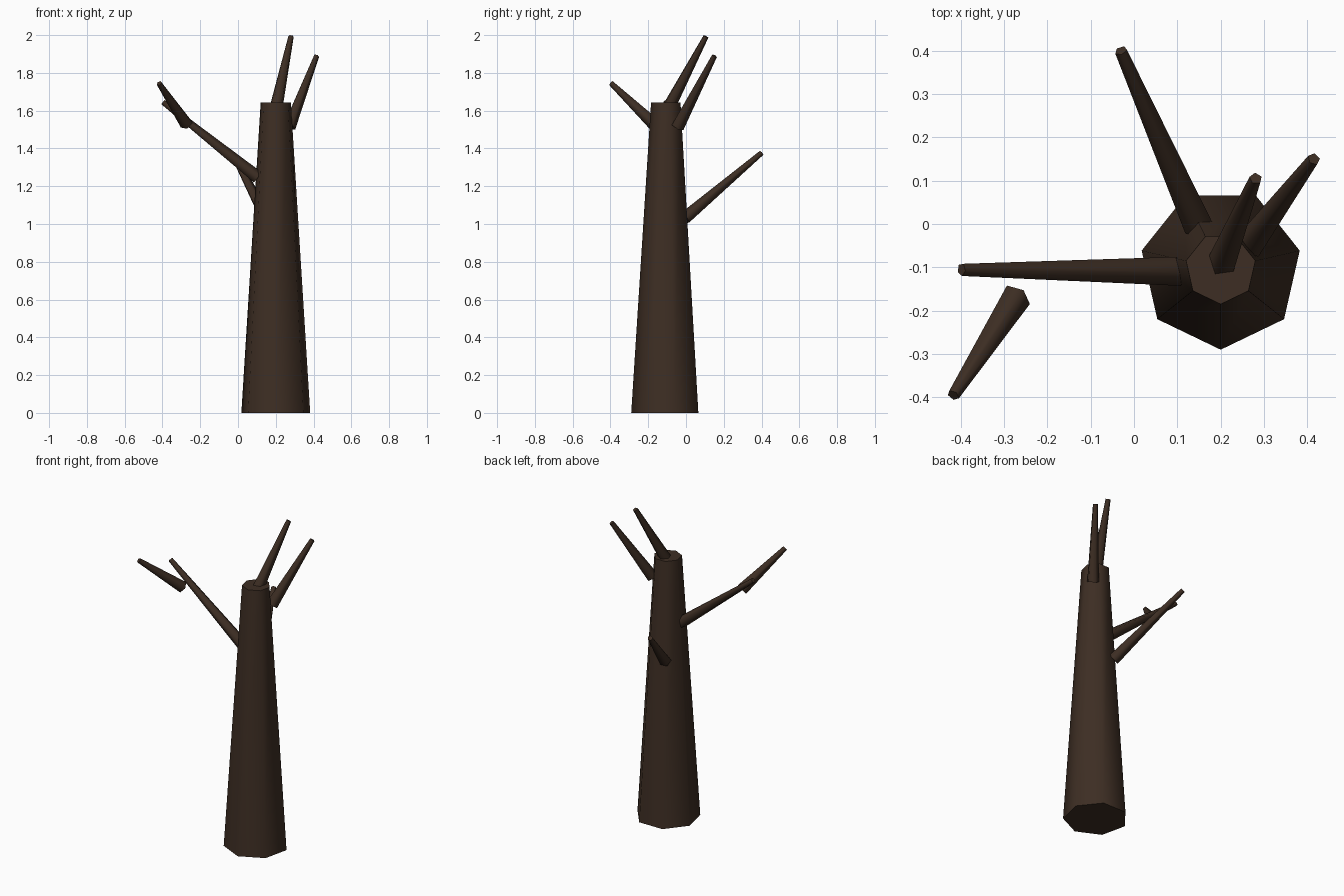
import bpy, bmesh, math
from mathutils import Vector

if "Cube" in bpy.data.objects:
    bpy.data.objects.remove(bpy.data.objects["Cube"])

bark = bpy.data.materials.new("dark_bark")
bark.diffuse_color = (0.047, 0.027, 0.017, 1)
bark.use_nodes = True
bark.node_tree.nodes["Principled BSDF"].inputs["Base Color"].default_value = bark.diffuse_color


def tapered_limb(name, base, tip, r_base, r_tip, sides, start_deg):
    """Capped tapering prism running from base to tip."""
    base, tip = Vector(base), Vector(tip)
    axis = (tip - base).normalized()
    if abs(axis.z) > 0.999:
        left = Vector((1, 0, 0))
    else:
        left = Vector((-axis.y, axis.x, 0)).normalized()
    up = axis.cross(left)
    if up.z < 0:
        up = -up
    bm = bmesh.new()
    rings = []
    for centre, r in ((base, r_base), (tip, r_tip)):
        ring = []
        for i in range(sides):
            a = math.radians(start_deg) + math.tau * i / sides
            ring.append(bm.verts.new(centre + r * (math.cos(a) * left + math.sin(a) * up)))
        rings.append(ring)
    lower, upper = rings
    for i in range(sides):
        j = (i + 1) % sides
        bm.faces.new((lower[i], lower[j], upper[j], upper[i]))
    bm.faces.new(lower[::-1])
    bm.faces.new(upper)
    bmesh.ops.recalc_face_normals(bm, faces=bm.faces)
    mesh = bpy.data.meshes.new(name)
    bm.to_mesh(mesh)
    bm.free()
    mesh.materials.append(bark)
    obj = bpy.data.objects.new(name, mesh)
    bpy.context.collection.objects.link(obj)
    # Smooth sides, crisp rims
    bpy.ops.object.select_all(action='DESELECT')
    obj.select_set(True)
    bpy.context.view_layer.objects.active = obj
    bpy.ops.object.shade_smooth_by_angle(angle=math.radians(75))
    return obj


# Seven-sided trunk with one corner facing the front
tapered_limb("trunk", (0.2, -0.103, 0), (0.2, -0.103, 1.643), 0.187, 0.082, 7, -90)

# Bare five-sided branches, one of them broken loose
branches = {
    "back_branch": ((0.15, -0.005, 1.03), (-0.03, 0.4, 1.375), 0.036, 0.015),
    "left_branch": ((0.105, -0.107, 1.245), (-0.398, -0.105, 1.645), 0.036, 0.015),
    "loose_branch": ((-0.272, -0.168, 1.53), (-0.417, -0.395, 1.745), 0.036, 0.015),
    "top_branch": ((0.203, -0.092, 1.62), (0.281, 0.105, 1.993), 0.036, 0.015),
    "right_branch": ((0.27, -0.045, 1.515), (0.415, 0.15, 1.89), 0.036, 0.015),
}
for name, (base, tip, r0, r1) in branches.items():
    tapered_limb(name, base, tip, r0, r1, 5, 80)
